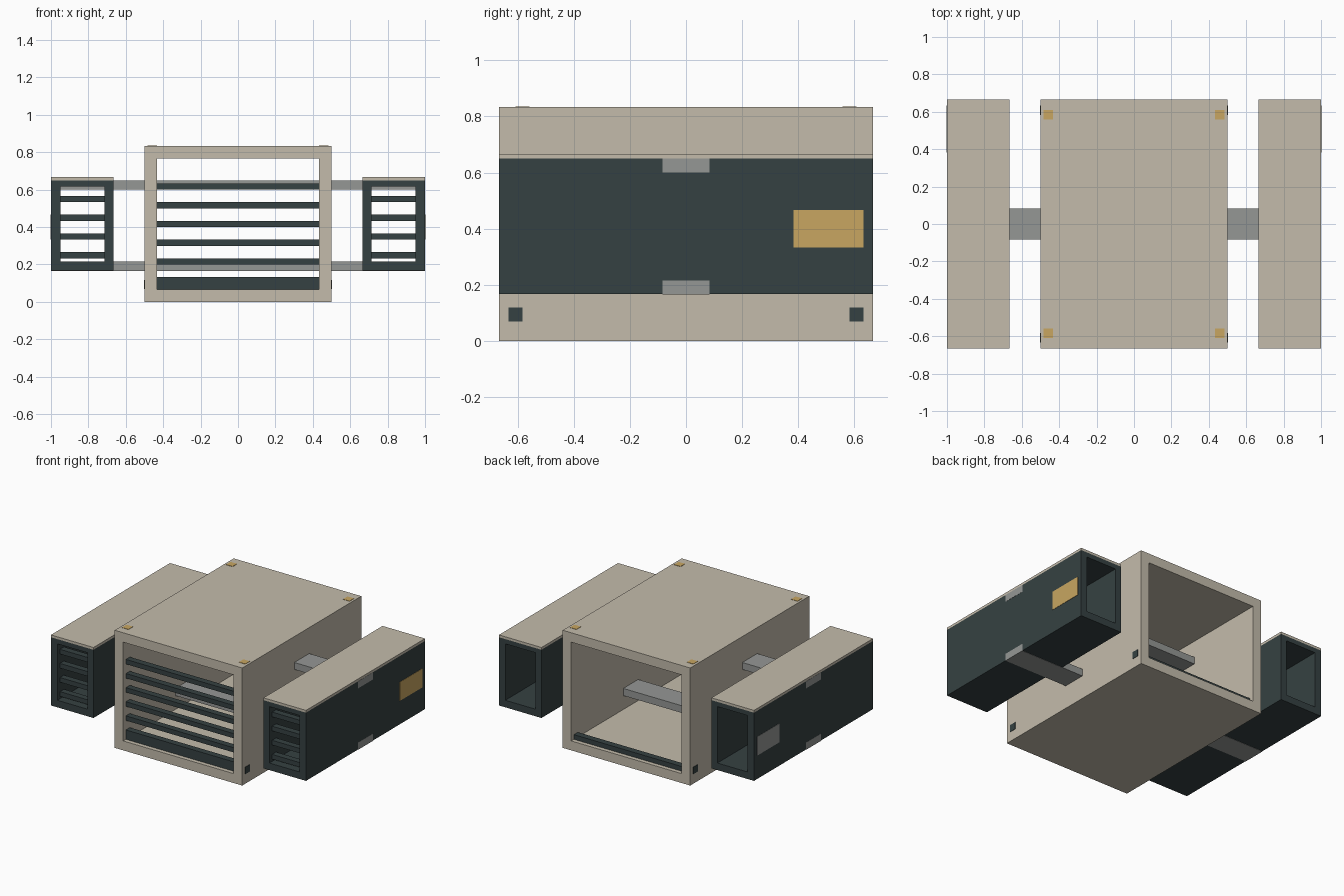
import bpy, bmesh

if "Cube" in bpy.data.objects:
    bpy.data.objects.remove(bpy.data.objects["Cube"])


def material(name, rgb):
    m = bpy.data.materials.new(name)
    m.diffuse_color = (*rgb, 1)
    m.use_nodes = True
    m.node_tree.nodes["Principled BSDF"].inputs["Base Color"].default_value = m.diffuse_color
    return m


BEIGE = material("beige", (0.55, 0.50, 0.41))
DARK = material("dark_slate", (0.036, 0.053, 0.054))
GREY = material("grey", (0.30, 0.31, 0.30))
GOLD = material("gold", (0.58, 0.38, 0.12))


def finish(name, bm, mat):
    bmesh.ops.recalc_face_normals(bm, faces=bm.faces)
    me = bpy.data.meshes.new(name)
    bm.to_mesh(me)
    bm.free()
    me.materials.append(mat)
    ob = bpy.data.objects.new(name, me)
    bpy.context.collection.objects.link(ob)
    return ob


def box(name, mat, x, y, z):
    """Box from (min, max) ranges."""
    bm = bmesh.new()
    bmesh.ops.create_cube(bm, size=1)
    for v in bm.verts:
        v.co = [r[0] if c < 0 else r[1] for c, r in zip(v.co, (x, y, z))]
    return finish(name, bm, mat)


def tube(name, mat, outer, inner, y):
    """Rectangular tunnel along y; outer and inner are (x0, x1, z0, z1)."""
    bm = bmesh.new()
    rings = []
    for (x0, x1, z0, z1), yy in ((outer, y[0]), (outer, y[1]), (inner, y[1]), (inner, y[0])):
        rings.append([bm.verts.new((px, yy, pz)) for px, pz in
                      ((x0, z0), (x1, z0), (x1, z1), (x0, z1))])
    for i in range(4):
        a, b = rings[i], rings[(i + 1) % 4]
        for k in range(4):
            n = (k + 1) % 4
            bm.faces.new((a[k], a[n], b[n], b[k]))
    return finish(name, bm, mat)


L = 0.6667            # half length along y
Y = (-L, L)
SLAT_Y = (-0.637, -0.592)

# Central body, open front and back
tube("body_shell", BEIGE, (-0.5, 0.5, 0, 0.8333), (-0.4333, 0.4333, 0.0667, 0.7667), Y)

# Front grille and sills
for i in range(1, 6):
    z = 0.1 + 0.1 * i
    box("front_slat", DARK, (-0.4333, 0.4333), SLAT_Y, (z, z + 0.0333))
box("front_sill", DARK, (-0.4333, 0.4333), SLAT_Y, (0.0667, 0.1333))
box("back_sill", DARK, (-0.4333, 0.4333), (0.592, 0.637), (0.0667, 0.1))

# Cross struts running through body and pods
for name, z in (("upper_strut", (0.6, 0.6495)), ("lower_strut", (0.165, 0.216))):
    box(name, GREY, (-1.001, 1.001), (-0.0833, 0.0833), z)


def span(s, a, b):
    return tuple(sorted((s * a, s * b)))


for s in (-1, 1):
    # Side pod with cap and front slats
    ox, ix = span(s, 0.6667, 1), span(s, 0.7133, 0.95)
    tube("side_pod", DARK, (*ox, 0.1667, 0.65), (*ix, 0.2167, 0.6167), Y)
    box("pod_cap", BEIGE, ox, Y, (0.65, 0.6667))
    for i in range(4):
        z = 0.2333 + 0.1 * i
        box("pod_slat", DARK, ix, SLAT_Y, (z, z + 0.0333))
    # Panel on the pod's outer side
    box("pod_panel", GOLD if s > 0 else GREY, span(s, 0.998, 1.002),
        (0.383, 0.633), (0.3333, 0.4667))
    for t in (-1, 1):
        # Corner markers on the roof and lower side vents
        box("roof_marker", GOLD, span(s, 0.4333, 0.4833), span(t, 0.5583, 0.6083),
            (0.831, 0.8355))
        box("side_vent", DARK, span(s, 0.498, 0.502), span(t, 0.5833, 0.6333),
            (0.0683, 0.1183))
